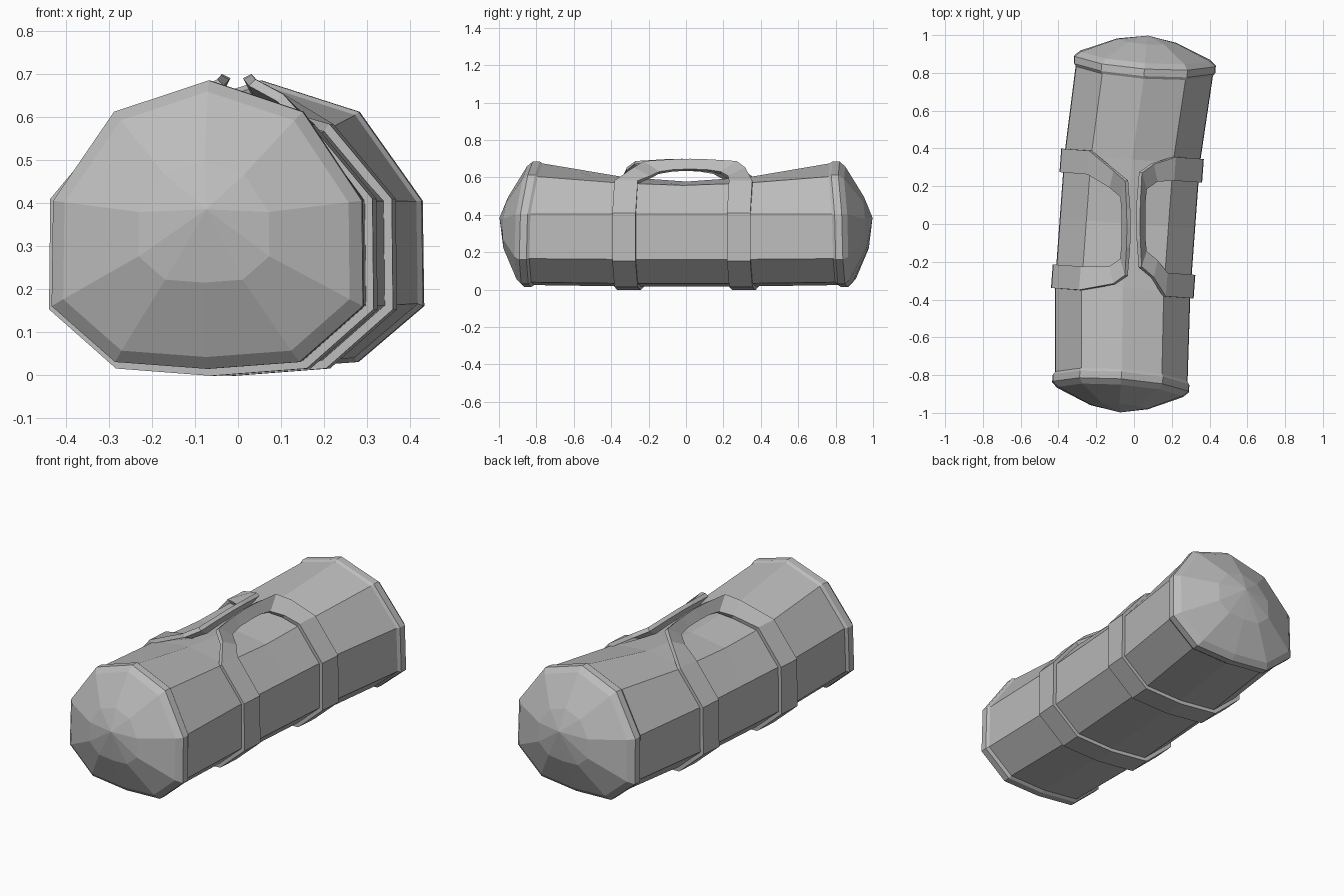
import bpy
import bmesh
import math

cube = bpy.data.objects.get("Cube")
if cube:
    bpy.data.objects.remove(cube, do_unlink=True)

YAW = math.radians(-4.2)

grey = bpy.data.materials.new("grey_fabric")
grey.use_nodes = True
GREY = (0.5, 0.5, 0.5, 1)
grey.diffuse_color = GREY
grey.node_tree.nodes["Principled BSDF"].inputs["Base Color"].default_value = GREY

# Right half of the ten-sided cross-section, from ridge to underside
HALF = [(0, .685), (.22, .612), (.36, .405), (.363, .16), (.215, .03), (0, .014)]
PROFILE = HALF + [(-x, z) for x, z in HALF[-2:0:-1]]
MID_Z = .36


def section(y, cx, scale, sag, width=1):
    """Cross-section ring; sag lowers the ridge and, less so, the shoulders."""
    ring = []
    for i, (x, z) in enumerate(PROFILE):
        drop = sag if i == 0 else sag * .5 if i in (1, 9) else 0
        zz = MID_Z + (z - drop - MID_Z) * scale
        # Rims lean inward towards the ridge
        lean = math.copysign(max(zz - MID_Z, 0) * .14, y) if abs(y) > .7 else 0
        ring.append((cx + x * scale * width, y - lean, zz))
    return ring


def make_object(name, bm):
    mesh = bpy.data.meshes.new(name)
    bmesh.ops.recalc_face_normals(bm, faces=bm.faces)
    bm.to_mesh(mesh)
    bm.free()
    mesh.materials.append(grey)
    ob = bpy.data.objects.new(name, mesh)
    ob.rotation_euler.z = YAW
    bpy.context.collection.objects.link(ob)
    return ob


def bridge(bm, a, b):
    for i in range(len(a)):
        j = (i + 1) % len(a)
        bm.faces.new((a[i], a[j], b[j], b[i]))


# Bag body: sagging tube, raised end rims and faceted domed caps
end = [(.973, .42, 0), (.895, .92, 0), (.868, 1, 0),
       (.83, 1, 0), (.815, .97, 0), (.34, .99, .08)]
stations = [(-y, -.008 if y > .7 else -.035, s, d) for y, s, d in end]
stations.append((0, -.035, .99, .105))
stations += [(y, -.005, s, d, 1.035) if y > .7 else (y, -.035, s, d)
             for y, s, d in reversed(end)]

bm = bmesh.new()
rings = [[bm.verts.new(p) for p in section(*st)] for st in stations]
for a, b in zip(rings, rings[1:]):
    bridge(bm, a, b)
for ring, y in ((rings[0], -1), (rings[-1], 1)):
    tip = bm.verts.new((0, y, .385))
    for i in range(10):
        bm.faces.new((ring[i], ring[(i + 1) % 10], tip))
make_object("bag_body", bm)


# Carrying strap: one endless band, two hoops under the bag and two handles
def hoop(side):
    outer = section(side * .37, -.035, 1.015, .08)[1:]
    inner = section(side * .245, -.035, 1.015, .08)[1:]
    return list(zip(outer, inner))


HANDLE = [((.10, .30, .645), (.12, .21, .60)),
          ((.035, .25, .68), (.06, .165, .625)),
          ((.025, .10, .692), (.052, .09, .637)),
          ((.023, 0, .695), (.052, 0, .64))]


def handle(side):
    """Rows from the front hoop to the back hoop on one side."""
    def row(pair, sy):
        return tuple((side * x - .003 - .07 * sy * y, sy * y + side * .025, z)
                     for x, y, z in pair)
    front = [row(p, -1) for p in HANDLE]
    return front + [row(p, 1) for p in HANDLE[-2::-1]]


rows = hoop(-1) + handle(-1) + hoop(1)[::-1] + handle(1)[::-1]
bm = bmesh.new()
outer = [bm.verts.new(o) for o, _ in rows]
inner = [bm.verts.new(i) for _, i in rows]
bridge(bm, outer, inner)
strap = make_object("carrying_strap", bm)
solid = strap.modifiers.new("thickness", "SOLIDIFY")
solid.thickness = .022
solid.offset = 0
